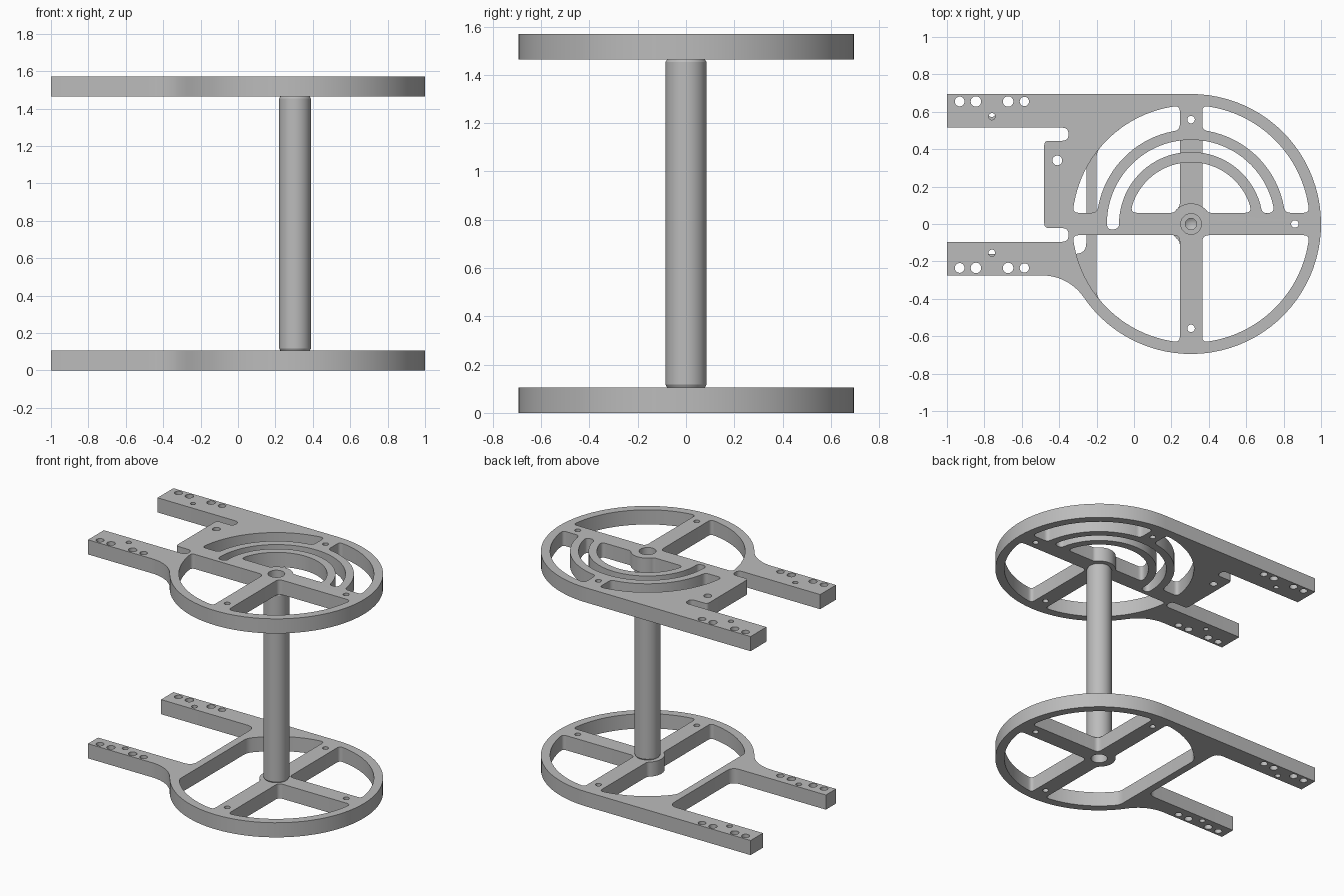
import bpy
import bmesh
from math import acos, asin, atan2, cos, degrees, hypot, pi, radians, sin, sqrt
from mathutils import Vector

if "Cube" in bpy.data.objects:
    bpy.data.objects.remove(bpy.data.objects["Cube"])

R = 0.695               # ring outer radius
CX = 1 - R              # ring and post centre (y is 0)
INNER = 0.635           # ring inner radius
HALF = 0.06             # half width of a spoke
HUB = 0.11
PLATE = 0.105
TOP = 1.465             # underside of the upper plate

metal = bpy.data.materials.new("plain grey metal")
metal.use_nodes = True
metal.diffuse_color = (0.5, 0.5, 0.5, 1)
metal.node_tree.nodes["Principled BSDF"].inputs["Base Color"].default_value = (0.5, 0.5, 0.5, 1)


# Path helpers: every point is (x, y, corner rounding)
def arc(r, a0, a1, rounding=0, cx=CX, cy=0):
    n = max(6, int(abs(a1 - a0) / 4))
    pts = []
    for i in range(n + 1):
        a = radians(a0 + (a1 - a0) * i / n)
        pts.append((cx + r * cos(a), cy + r * sin(a), rounding if i in (0, n) else 0))
    return pts


def circle(x, y, r):
    return arc(r, 0, 350, 0, x, y)


def mirror(path):
    return [(2 * CX - x, y, r) for x, y, r in path]


def flip(path):
    return [(x, -y, r) for x, y, r in path]


def rounded(path):
    """Replace each corner with a small curve, trimming neighbouring arc points."""
    n, out = len(path), []
    corners = [p for p in path if p[2]]

    def tangent(i, step):
        x, y, r = path[i]
        j = (i + step) % n
        while path[j][2] == 0 and hypot(path[j][0] - x, path[j][1] - y) < r:
            j = (j + step) % n
        c = Vector((x, y))
        return c + (Vector(path[j][:2]) - c).normalized() * r

    for i, (x, y, r) in enumerate(path):
        if r:
            a, b, c = tangent(i, -1), tangent(i, 1), Vector((x, y))
            for k in range(7):
                t = k / 6
                out.append(a * (1 - t) ** 2 + c * 2 * t * (1 - t) + b * t * t)
        elif all(hypot(x - q[0], y - q[1]) > q[2] for q in corners):
            out.append(Vector((x, y)))
    return out


def finish(obj):
    bpy.context.collection.objects.link(obj)
    obj.data.materials.clear()
    obj.data.materials.append(metal)
    bpy.ops.object.select_all(action='DESELECT')
    bpy.context.view_layer.objects.active = obj
    obj.select_set(True)
    bpy.ops.object.shade_smooth_by_angle(angle=radians(30))


def make_plate(name, loops, z):
    """Fill an outline with holes and extrude it to plate thickness."""
    curve = bpy.data.curves.new(name, 'CURVE')
    curve.dimensions = '2D'
    curve.fill_mode = 'BOTH'
    curve.extrude = PLATE / 2
    for loop in loops:
        pts = rounded(loop)
        spline = curve.splines.new('POLY')
        spline.points.add(len(pts) - 1)
        for sp, p in zip(spline.points, pts):
            sp.co = (p.x, p.y, 0, 1)
        spline.use_cyclic_u = True
    temp = bpy.data.objects.new("outline", curve)
    bpy.context.collection.objects.link(temp)
    bpy.context.view_layer.update()
    deps = bpy.context.evaluated_depsgraph_get()
    mesh = bpy.data.meshes.new_from_object(temp.evaluated_get(deps))
    bpy.data.objects.remove(temp)
    bm = bmesh.new()
    bm.from_mesh(mesh)
    bmesh.ops.translate(bm, verts=bm.verts, vec=(0, 0, z + PLATE / 2))
    bmesh.ops.remove_doubles(bm, verts=bm.verts, dist=0.0002)
    bmesh.ops.recalc_face_normals(bm, faces=bm.faces)
    bm.to_mesh(mesh)
    bm.free()
    mesh.name = name
    finish(bpy.data.objects.new(name, mesh))


# Shared outer edge: front arm blends into the ring, ring runs to the back arm
ARM_FRONT = -0.275
blend_x = -0.49
dx = CX - blend_x
blend = (dx ** 2 + ARM_FRONT ** 2 - R ** 2) / (2 * (R + ARM_FRONT))
blend_y = ARM_FRONT - blend
meet = degrees(atan2(-blend_y, dx))
outer_edge = ([(-1, ARM_FRONT, 0)]
              + arc(blend, 90, meet, 0, blend_x, blend_y)
              + arc(R, -180 + meet, 90)[1:]
              + [(-1, R, 0)])


def side_angle(r):
    return degrees(asin(HALF / r))


def top_angle(r):
    return degrees(acos(HALF / r))


# Shared holes: hub, ring screws and arm bolts
holes = [circle(CX, 0, 0.055), circle(CX, 0.558, 0.02),
         circle(CX, -0.558, 0.02), circle(0.86, 0, 0.02)]
for y in (0.655, -0.235):
    for x, r in ((-0.932, 0.026), (-0.845, 0.028), (-0.673, 0.028), (-0.586, 0.025)):
        holes.append(circle(x, y, r))

# Quarter opening between two spokes (front right)
quarter = (arc(INNER, -top_angle(INNER), -side_angle(INNER), 0.03)
           + [(CX + HALF, -HALF, 0.035)])

# Upper plate: notched back web, arc slots and half-round opening
upper_outline = outer_edge + [
    (-1, 0.515, 0), (-0.35, 0.515, 0.034), (-0.35, 0.445, 0.034),
    (-0.48, 0.445, 0.025), (-0.48, -0.022, 0.025), (-0.35, -0.022, 0.034),
    (-0.35, -0.095, 0.034), (-1, -0.095, 0)]
band = 0.505
curved_opening = (arc(INNER, side_angle(INNER), top_angle(INNER), 0.03)
                  + arc(band, top_angle(band), side_angle(band), 0.03))
arc_slot = arc(0.45, 8, 184, 0.031) + arc(0.385, 184, 8, 0.031)
dome = 0.33
dome_opening = (arc(dome, side_angle(dome), 180 - side_angle(dome), 0.035)
                + arc(HUB, 180 - side_angle(HUB), side_angle(HUB), 0.015))
make_plate("upper_plate", [
    upper_outline, quarter, mirror(quarter), curved_opening, mirror(curved_opening),
    arc_slot, dome_opening, circle(-0.41, 0.34, 0.026),
    circle(-0.76, 0.575, 0.018), circle(-0.76, -0.155, 0.018)] + holes, TOP)

# Lower plate: narrow arms, one cross bar and three spokes
lower_outline = outer_edge + [
    (-1, 0.555, 0), (-0.255, 0.555, 0.06), (-0.255, -0.16, 0.06), (-1, -0.16, 0)]
bar = degrees(acos((-0.2 - CX) / INNER))
spoke = 180 - top_angle(INNER)
hub_end = 180 - top_angle(HUB)
left_opening = (arc(INNER, spoke, bar, 0.03)
                + arc(INNER, 360 - bar, 360 - spoke, 0.03)
                + arc(HUB, 360 - hub_end, hub_end, 0.02))
make_plate("lower_plate", [
    lower_outline, quarter, flip(quarter), left_opening,
    circle(-0.76, 0.592, 0.02), circle(-0.76, -0.195, 0.02)] + holes, 0)

# Centre post: turned profile with chamfered ends and drilled screw holes
half_profile = [(0, 0.12), (0.03, 0.1), (0.03, 0), (0.078, 0), (0.085, 0.012)]
profile = [(r, PLATE + z) for r, z in half_profile]
profile += [(r, TOP - z) for r, z in reversed(half_profile)]
bm = bmesh.new()
verts = [bm.verts.new((r, 0, z)) for r, z in profile]
edges = [bm.edges.new(pair) for pair in zip(verts, verts[1:])]
bmesh.ops.spin(bm, geom=verts + edges, cent=(0, 0, 0), axis=(0, 0, 1),
               angle=2 * pi, steps=48, use_merge=False)
bmesh.ops.remove_doubles(bm, verts=bm.verts, dist=0.0002)
bmesh.ops.recalc_face_normals(bm, faces=bm.faces)
bmesh.ops.translate(bm, verts=bm.verts, vec=(CX, 0, 0))
post = bpy.data.meshes.new("centre_post")
bm.to_mesh(post)
bm.free()
finish(bpy.data.objects.new("centre_post", post))
